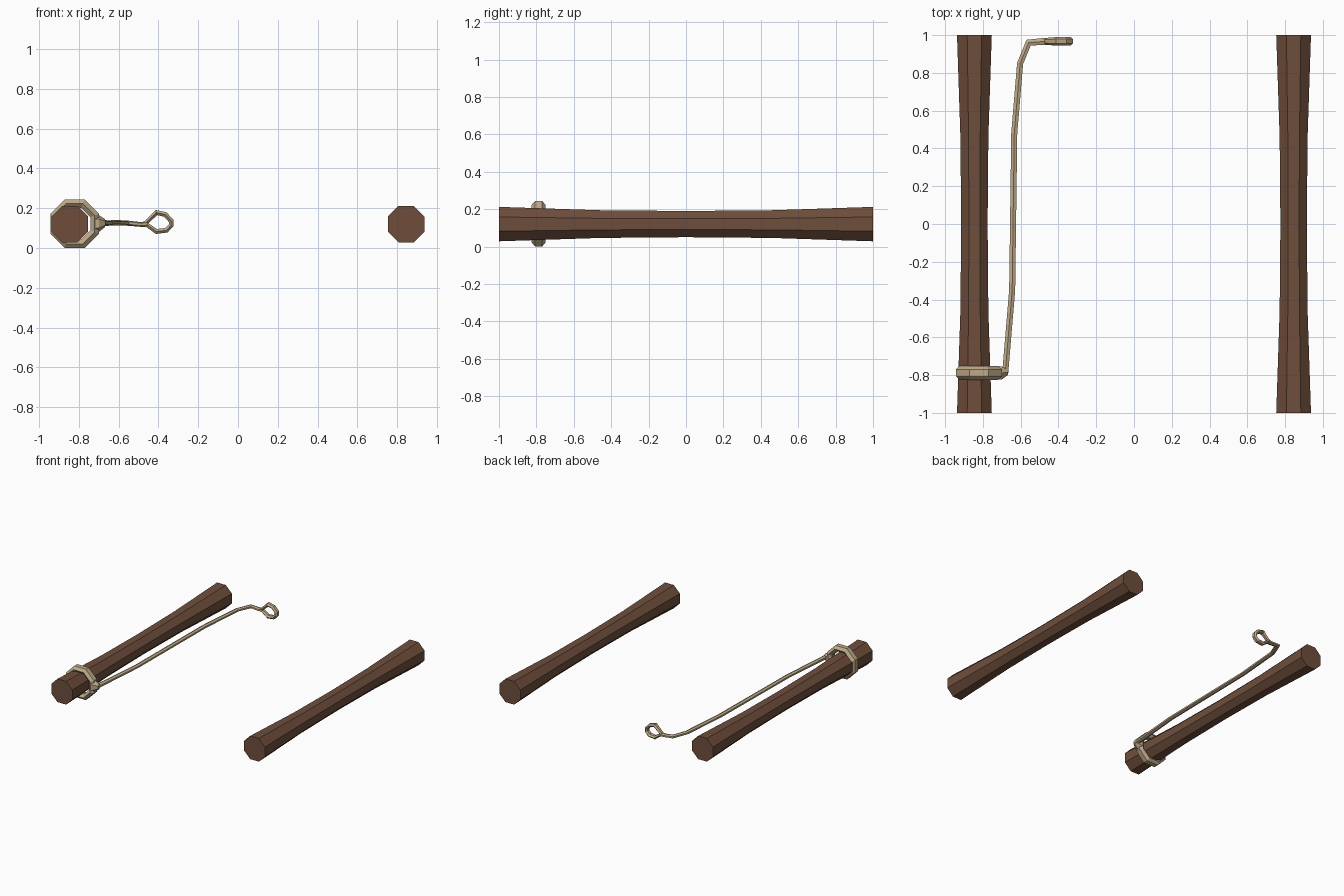
import bpy, math
from mathutils import Vector

if "Cube" in bpy.data.objects:
    bpy.data.objects.remove(bpy.data.objects["Cube"])


def material(name, col):
    m = bpy.data.materials.new(name)
    m.diffuse_color = (*col, 1)
    m.use_nodes = True
    m.node_tree.nodes["Principled BSDF"].inputs["Base Color"].default_value = m.diffuse_color
    return m


WOOD = material("dark wood", (0.156, 0.076, 0.045))
ROPE = material("tan rope", (0.515, 0.402, 0.250))


def make(name, verts, faces, mat):
    me = bpy.data.meshes.new(name)
    me.from_pydata(verts, [], faces)
    me.materials.append(mat)
    ob = bpy.data.objects.new(name, me)
    bpy.context.collection.objects.link(ob)
    bpy.ops.object.select_all(action='DESELECT')
    ob.select_set(True)
    bpy.context.view_layer.objects.active = ob
    bpy.ops.object.mode_set(mode='EDIT')
    bpy.ops.mesh.select_all(action='SELECT')
    bpy.ops.mesh.normals_make_consistent(inside=False)
    bpy.ops.object.mode_set(mode='OBJECT')
    return ob


def skin(rings, n, closed):
    """Quads joining consecutive rings of n points, with end caps if open."""
    faces = []
    for i in range(rings if closed else rings - 1):
        a, b = i * n, (i + 1) % rings * n
        faces += [(a + k, a + (k + 1) % n, b + (k + 1) % n, b + k) for k in range(n)]
    if not closed:
        faces += [tuple(range(n)), tuple(range((rings - 1) * n, rings * n))]
    return faces


def sweep(name, path, sizes, normal, closed=False):
    """Six-sided tube; each size is (half width along normal, half width in plane)."""
    pts = [Vector(p) for p in path]
    nrm, count, verts = Vector(normal), len(path), []
    for i, p in enumerate(pts):
        nxt = pts[(i + 1) % count] if closed or i < count - 1 else None
        prv = pts[i - 1] if closed or i > 0 else None
        d1 = (p - prv).normalized() if prv else (nxt - p).normalized()
        d2 = (nxt - p).normalized() if nxt else d1
        t = (d1 + d2).normalized()
        side = t.cross(nrm).normalized() / max(t.dot(d1), 0.75)   # mitred corner
        w, h = sizes[i]
        for k in range(6):
            a = math.radians(60 * k)
            verts.append(p + nrm * w * math.cos(a)
                         + side * h * math.sin(a) / math.sin(math.pi / 3))
    return make(name, verts, skin(count, 6, closed), ROPE)


# Two waisted octagonal logs: (y, distance from centre to flat)
profile = [(-1, 0.092), (-0.46, 0.074), (0, 0.07), (0.46, 0.074), (1, 0.092)]
for label, cx in (("left_log", -0.845), ("right_log", 0.845)):
    verts = []
    for y, ap in profile:
        r = ap / math.cos(math.pi / 8)
        for k in range(8):
            a = math.pi / 8 + k * math.pi / 4
            verts.append((cx + r * math.cos(a), y, 0.12 + r * math.sin(a)))
    make(label, verts, skin(len(profile), 8, False), WOOD)

# Rope ring round the left log
R = 0.101 / math.cos(math.pi / 8)
ring = [(-0.821 + R * math.cos(a), -0.788, 0.122 + R * math.sin(a))
        for a in (math.pi / 8 + k * math.pi / 4 for k in range(8))]
sweep("rope_ring", ring, [(0.037, 0.021)] * 8, (0, 1, 0), True)

# Tapered knot where the rope leaves the ring
sweep("rope_knot", [(-0.722, -0.788, 0.122), (-0.7, -0.788, 0.123), (-0.668, -0.785, 0.125)],
      [(0.05, 0.036), (0.043, 0.034), (0.02, 0.014)], (0, 0, 1))

# Long slack rope
sweep("rope", [(-0.682, -0.79, 0.125), (-0.645, -0.35, 0.125), (-0.634, 0.48, 0.127),
               (-0.603, 0.85, 0.127), (-0.558, 0.96, 0.125), (-0.485, 0.966, 0.118),
               (-0.455, 0.967, 0.122)],
      [(0.016, 0.016)] + [(0.013, 0.016)] * 4 + [(0.012, 0.018), (0.015, 0.018)], (0, 0, 1))

# Small teardrop loop at the free end
loop = [(-0.467, 0.123), (-0.41, 0.178), (-0.365, 0.168), (-0.336, 0.136),
        (-0.336, 0.114), (-0.36, 0.089), (-0.41, 0.083)]
sweep("rope_end_loop", [(x, 0.967, z) for x, z in loop],
      [(0.018, 0.012)] + [(0.023, 0.012)] * 6, (0, 1, 0), True)
